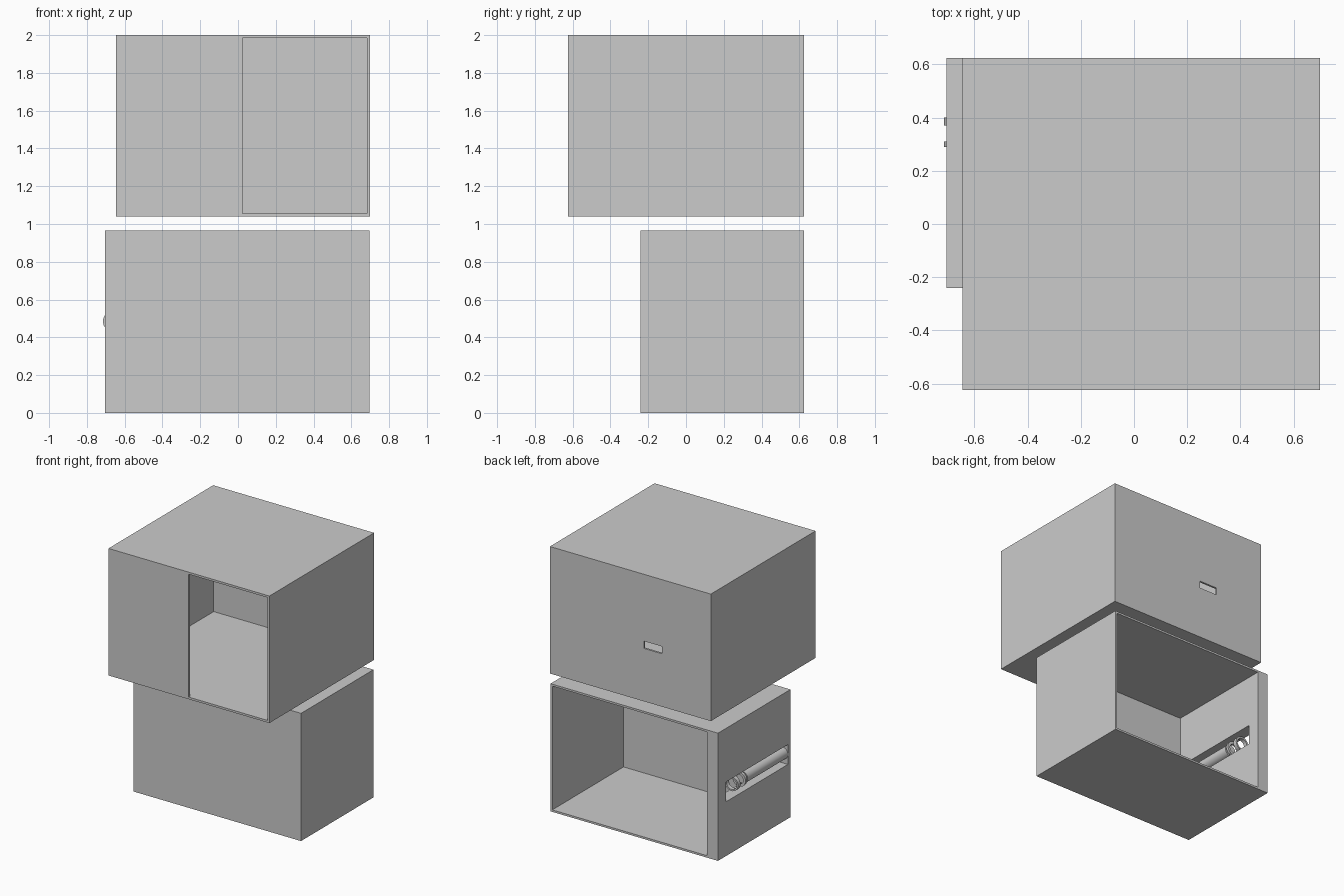
import bpy, bmesh, math
from mathutils import Matrix, Vector

if "Cube" in bpy.data.objects:
    bpy.data.objects.remove(bpy.data.objects["Cube"])


def box(name, x, y, z):
    bm = bmesh.new()
    bmesh.ops.create_cube(bm, size=1)
    for v in bm.verts:
        v.co = Vector([(r[0] + r[1]) / 2 + c * (r[1] - r[0]) for c, r in zip(v.co, (x, y, z))])
    mesh = bpy.data.meshes.new(name)
    bm.to_mesh(mesh)
    bm.free()
    ob = bpy.data.objects.new(name, mesh)
    bpy.context.collection.objects.link(ob)
    return ob


def cut(ob, *ranges):
    cutter = box("cutter", *ranges)
    cutter.hide_render = True
    mod = ob.modifiers.new("cut", 'BOOLEAN')
    mod.operation = 'DIFFERENCE'
    mod.solver = 'EXACT'
    mod.object = cutter
    bpy.context.view_layer.objects.active = ob
    bpy.ops.object.modifier_apply(modifier=mod.name)
    bpy.data.objects.remove(cutter)


def turned(name, profile, x, z, closed=False, sides=32):
    # lathe an (y, radius) profile around an axis parallel to y
    bm = bmesh.new()
    vs = [bm.verts.new((r, y, 0)) for y, r in profile]
    pairs = list(zip(vs, vs[1:] + vs[:1])) if closed else list(zip(vs, vs[1:]))
    edges = [bm.edges.new(p) for p in pairs]
    bmesh.ops.spin(bm, geom=vs + edges, cent=(0, 0, 0), axis=(0, 1, 0),
                   angle=math.tau, steps=sides)
    bmesh.ops.remove_doubles(bm, verts=bm.verts, dist=1e-4)
    bmesh.ops.recalc_face_normals(bm, faces=bm.faces)
    bm.transform(Matrix.Translation((x, 0, z)))
    mesh = bpy.data.meshes.new(name)
    bm.to_mesh(mesh)
    bm.free()
    ob = bpy.data.objects.new(name, mesh)
    bpy.context.collection.objects.link(ob)
    bpy.ops.object.select_all(action='DESELECT')
    ob.select_set(True)
    bpy.context.view_layer.objects.active = ob
    bpy.ops.object.shade_smooth_by_angle()
    return ob


# Upper cabinet: thin hollow shell, front doorway, small slot in the back
upper = box("upper_cabinet", (-0.645, 0.70), (-0.625, 0.625), (1.04, 2.0))
cut(upper, (-0.63, 0.685), (-0.61, 0.61), (1.055, 1.985))
cut(upper, (0.025, 0.684), (-0.7, -0.55), (1.056, 1.984))
cut(upper, (-0.235, -0.085), (0.55, 0.7), (1.44, 1.495))

# Lower cabinet: open at the back, thick left wall with a long slot
lower = box("lower_cabinet", (-0.705, 0.695), (-0.24, 0.625), (0, 0.965))
cut(lower, (-0.615, 0.68), (-0.225, 0.7), (0.015, 0.95))
cut(lower, (-0.8, -0.5), (-0.21, 0.53), (0.41, 0.56))

# Rod and end collar lying in the slot
X, Z = -0.66, 0.485
turned("slot_rod", [(0.27, 0), (0.27, 0.045), (-0.21, 0.045), (-0.21, 0)], X, Z)
turned("rod_collar", [(0.40, 0.055), (0.40, 0.042), (0.37, 0.042), (0.37, 0.055)],
       X, Z, closed=True)
turned("rod_flange", [(0.31, 0.055), (0.31, 0.035), (0.29, 0.035), (0.29, 0.055)],
       X, Z, closed=True)
